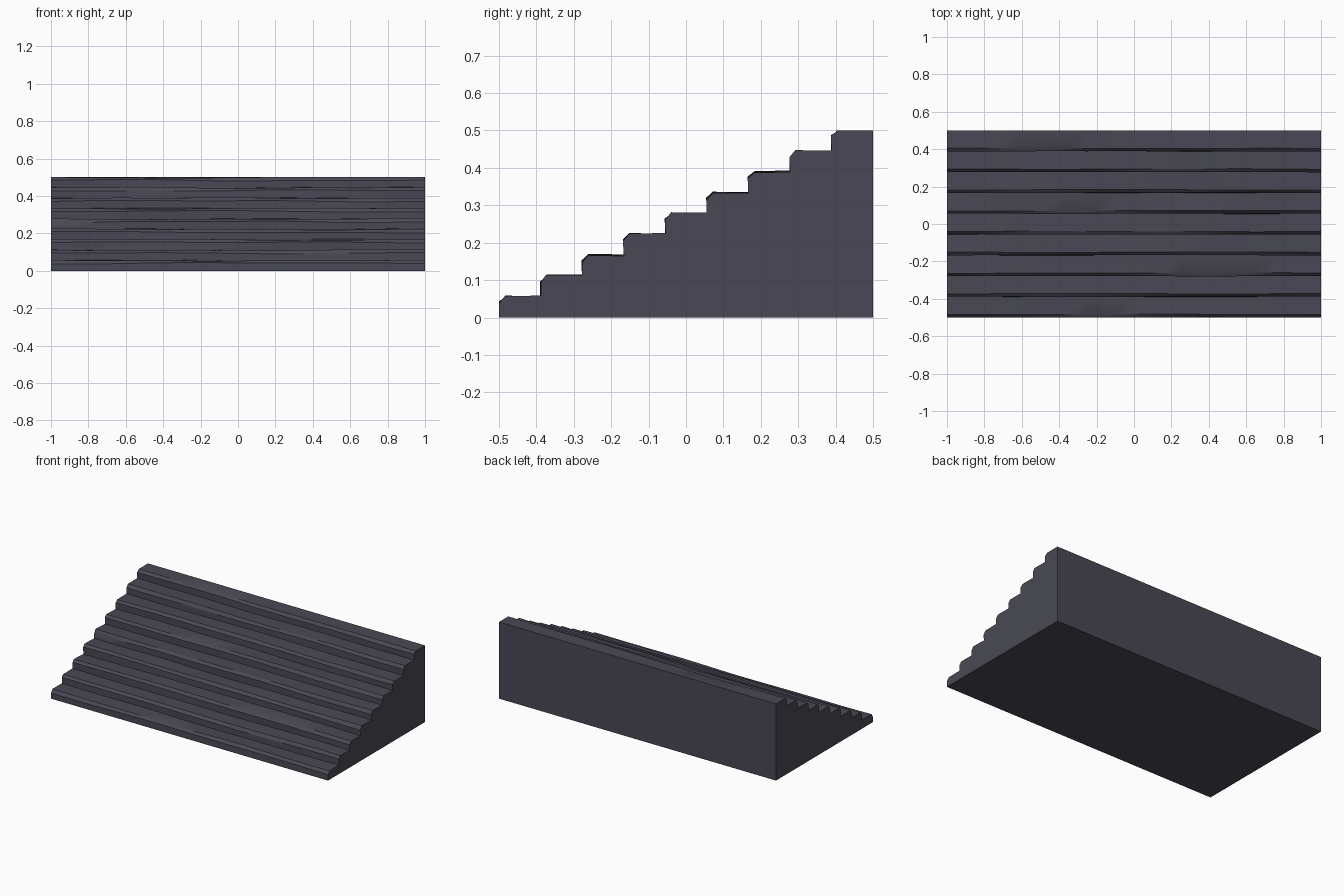
import bpy, bmesh, math, random

cube = bpy.data.objects.get("Cube")
if cube:
    bpy.data.objects.remove(cube, do_unlink=True)

random.seed(4)
STEPS = 9
RUN, RISE = 1 / STEPS, 0.5 / STEPS
CHAMFER = 0.016
STATIONS = 17

# Dark slate stone
stone = bpy.data.materials.new("dark_slate_stone")
colour = (0.068, 0.066, 0.09, 1)
stone.diffuse_color = colour
stone.use_nodes = True
stone.node_tree.nodes["Principled BSDF"].inputs["Base Color"].default_value = colour


def wave(size):
    """Gentle random unevenness along the width of a step."""
    a, b = random.uniform(0, 6.28), random.uniform(0, 6.28)
    f = random.uniform(2, 4)
    return lambda x: size * (0.6 * math.sin(f * x + a) + 0.4 * math.sin(2.3 * f * x + b))


# Stepped profile: riser foot, lower and upper edge of each worn nosing
points = []
for i in range(STEPS):
    y, z = -0.5 + i * RUN, (i + 1) * RISE
    points.append((y, z - RISE, wave(0.001 if i else 0), wave(0.004 if i else 0)))
    points.append((y, z - CHAMFER, wave(0.002), wave(0.005)))
    points.append((y + CHAMFER, z, wave(0.002), wave(0.004)))
points += [(0.5, 0.5, wave(0), wave(0)), (0.5, 0, wave(0), wave(0))]

# Sweep the profile across the width
bm = bmesh.new()
rings = []
for s in range(STATIONS):
    x = -1 + 2 * s / (STATIONS - 1)
    rings.append([bm.verts.new((x, max(-0.5, y + dy(x)), min(0.5, max(0, z + dz(x)))))
                  for y, z, dy, dz in points])
n = len(points)
for a, b in zip(rings, rings[1:]):
    for k in range(n):
        m = (k + 1) % n
        bm.faces.new((a[k], a[m], b[m], b[k]))
bm.faces.new(rings[0])
bm.faces.new(rings[-1])
bmesh.ops.recalc_face_normals(bm, faces=bm.faces)

mesh = bpy.data.meshes.new("stone_staircase")
bm.to_mesh(mesh)
bm.free()
mesh.materials.append(stone)
stairs = bpy.data.objects.new("stone_staircase", mesh)
bpy.context.collection.objects.link(stairs)

# Smooth worn surfaces, crisp step edges
bpy.ops.object.select_all(action="DESELECT")
stairs.select_set(True)
bpy.context.view_layer.objects.active = stairs
bpy.ops.object.shade_smooth_by_angle(angle=math.radians(30))
